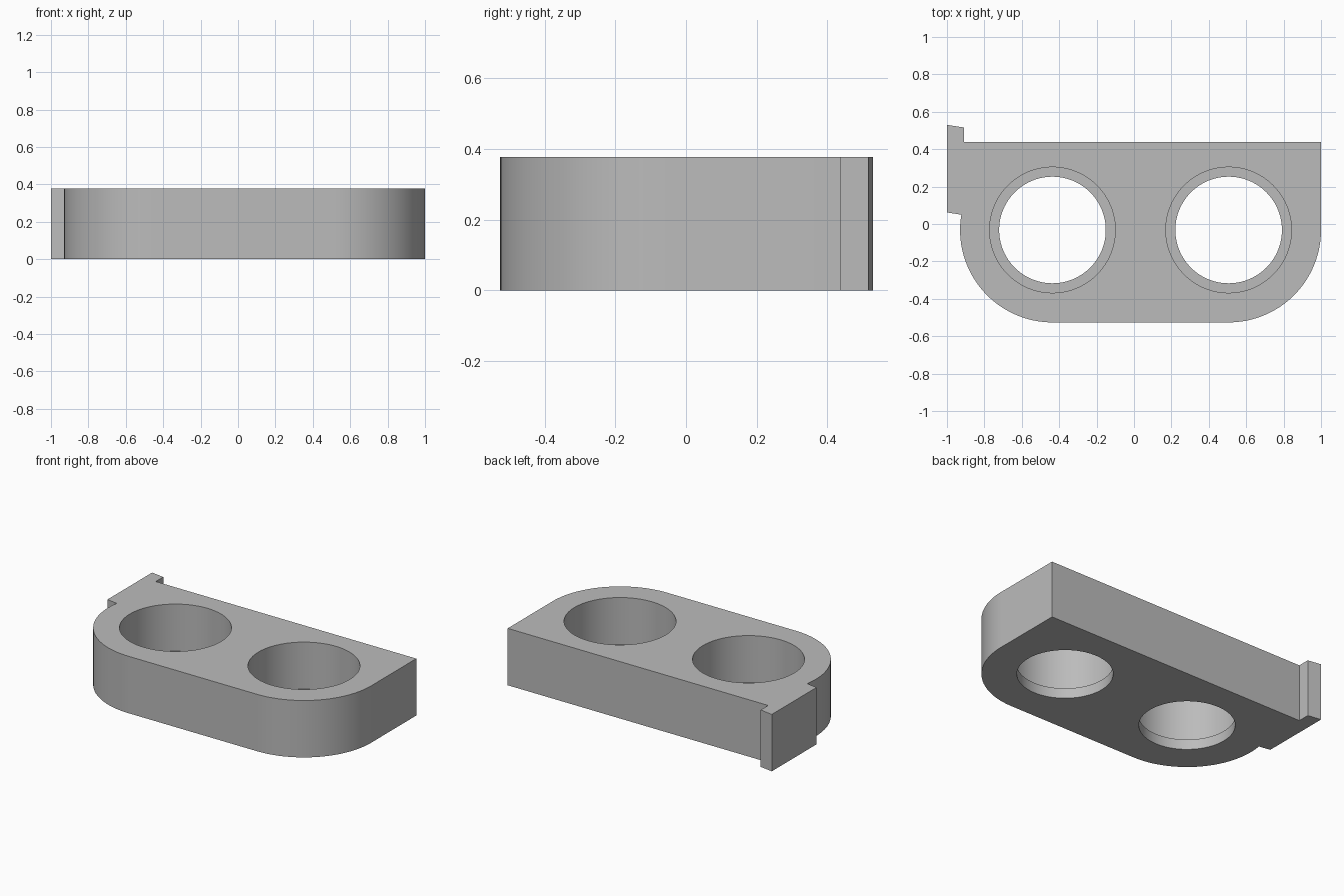
import bpy
import bmesh
from math import cos, sin, radians, pi

if "Cube" in bpy.data.objects:
    bpy.data.objects.remove(bpy.data.objects["Cube"], do_unlink=True)

HEIGHT, LEDGE = 0.377, 0.067
HOLE_X, HOLE_Y = (-0.436, 0.506), -0.032
CORNER_R, BORE_R, LIP_R = 0.494, 0.336, 0.285

grey = bpy.data.materials.new("grey plastic")
grey.use_nodes = True
colour = (0.5, 0.5, 0.5, 1)
grey.diffuse_color = colour
grey.node_tree.nodes["Principled BSDF"].inputs["Base Color"].default_value = colour


def make_object(name, bm):
    bmesh.ops.recalc_face_normals(bm, faces=bm.faces)
    mesh = bpy.data.meshes.new(name)
    bm.to_mesh(mesh)
    bm.free()
    mesh.materials.append(grey)
    obj = bpy.data.objects.new(name, mesh)
    bpy.context.collection.objects.link(obj)
    return obj


def arc(cx, start, end, steps=32):
    angles = [radians(start + (end - start) * i / steps) for i in range(steps + 1)]
    return [(cx + CORNER_R * cos(a), HOLE_Y + CORNER_R * sin(a)) for a in angles]


def holder_block():
    # Rounded front corners, square back and a side tab with slanted ends
    outline = arc(HOLE_X[0], 170.5, 270) + arc(HOLE_X[1], 270, 360)
    outline += [(1, 0.438), (-0.909, 0.438), (-0.909, 0.516), (-1, 0.53), (-1, 0.062)]
    bm = bmesh.new()
    base = bm.faces.new([bm.verts.new((x, y, 0)) for x, y in outline])
    top = bmesh.ops.extrude_face_region(bm, geom=[base], use_keep_orig=True)["geom"]
    verts = [g for g in top if isinstance(g, bmesh.types.BMVert)]
    bmesh.ops.translate(bm, verts=verts, vec=(0, 0, HEIGHT))
    return make_object("holder_block", bm)


def hole_cutter(cx, sides=96):
    # Stepped plug: narrow through-hole below a wide bore
    bm = bmesh.new()
    rings = []
    for r, z in ((LIP_R, -0.1), (LIP_R, LEDGE), (BORE_R, LEDGE), (BORE_R, HEIGHT + 0.1)):
        rings.append([bm.verts.new((cx + r * cos(2 * pi * i / sides),
                                    HOLE_Y + r * sin(2 * pi * i / sides), z))
                      for i in range(sides)])
    for low, high in zip(rings, rings[1:]):
        for i in range(sides):
            j = (i + 1) % sides
            bm.faces.new((low[i], low[j], high[j], high[i]))
    bm.faces.new(rings[0])
    bm.faces.new(rings[-1])
    cutter = make_object("hole_cutter", bm)
    cutter.hide_render = True
    return cutter


block = holder_block()
bpy.context.view_layer.objects.active = block
block.select_set(True)

# Cut both holes, then discard the cutters
for x in HOLE_X:
    cutter = hole_cutter(x)
    cut = block.modifiers.new("hole", "BOOLEAN")
    cut.operation = "DIFFERENCE"
    cut.solver = "EXACT"
    cut.object = cutter
    bpy.ops.object.modifier_apply(modifier=cut.name)
    bpy.data.objects.remove(cutter, do_unlink=True)

bpy.ops.object.select_all(action="DESELECT")
block.select_set(True)
bpy.ops.object.shade_smooth_by_angle(angle=radians(30))
